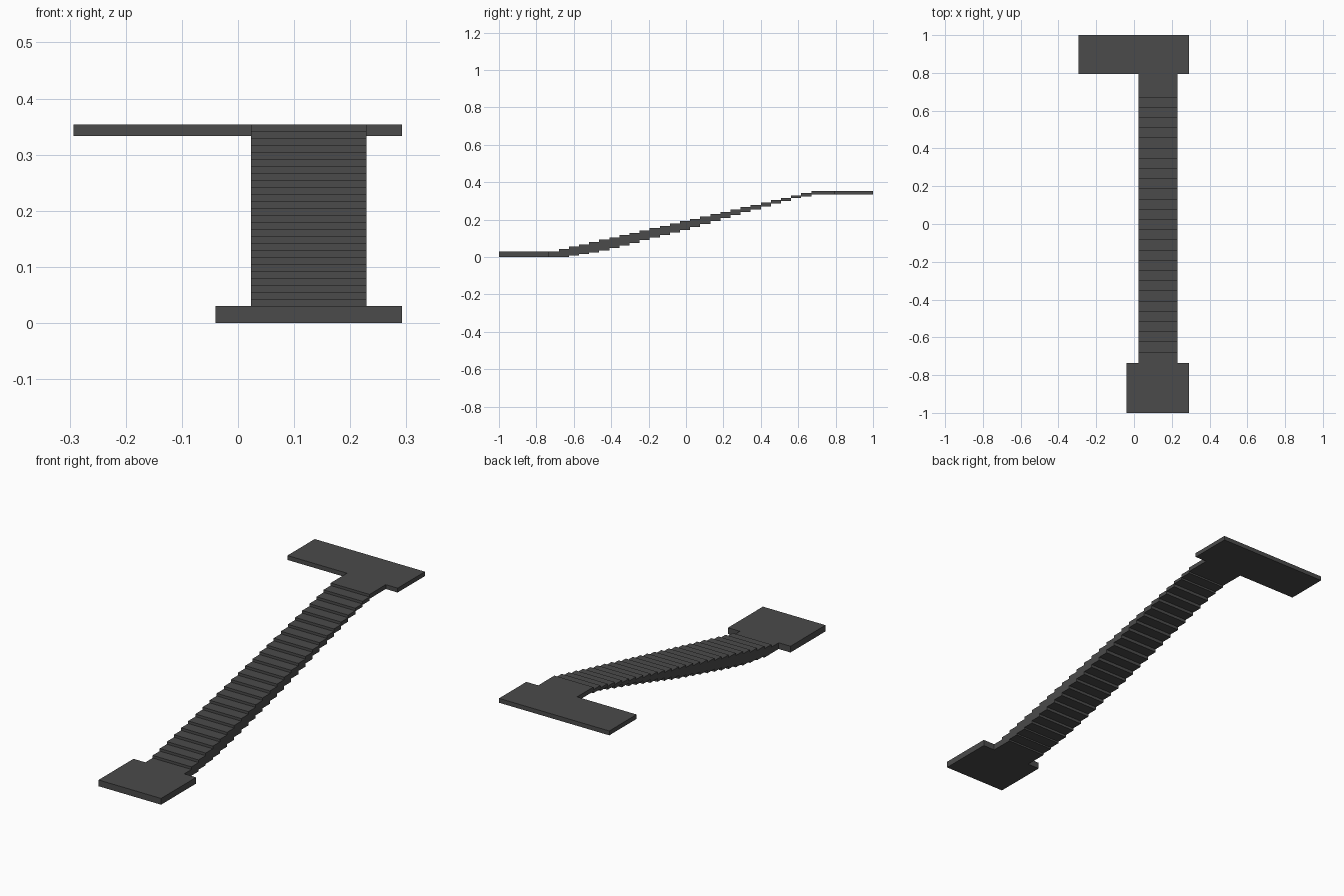
import bpy
import bmesh

cube = bpy.data.objects.get("Cube")
if cube:
    bpy.data.objects.remove(cube, do_unlink=True)

# One dark grey for everything
GREY = (0.07, 0.07, 0.07, 1.0)
mat = bpy.data.materials.new("dark grey")
mat.use_nodes = True
mat.diffuse_color = GREY
bsdf = mat.node_tree.nodes["Principled BSDF"]
bsdf.inputs["Base Color"].default_value = GREY
bsdf.inputs["Roughness"].default_value = 0.8


def extrude_profile(name, profile, x0, x1):
    """Extrude a closed (y, z) outline from x0 to x1."""
    bm = bmesh.new()
    face = bm.faces.new([bm.verts.new((x0, y, z)) for y, z in profile])
    ret = bmesh.ops.extrude_face_region(bm, geom=[face])
    moved = [v for v in ret["geom"] if isinstance(v, bmesh.types.BMVert)]
    bmesh.ops.translate(bm, verts=moved, vec=(x1 - x0, 0, 0))
    bmesh.ops.recalc_face_normals(bm, faces=bm.faces[:])
    mesh = bpy.data.meshes.new(name)
    bm.to_mesh(mesh)
    bm.free()
    mesh.materials.append(mat)
    obj = bpy.data.objects.new(name, mesh)
    bpy.context.collection.objects.link(obj)
    return obj


def slab(name, x0, x1, y0, y1, z0, z1):
    return extrude_profile(name, [(y0, z0), (y1, z0), (y1, z1), (y0, z1)], x0, x1)


LOW_TOP, HIGH_BOTTOM, HIGH_TOP = 0.03, 0.333, 0.354
LOW_EDGE, HIGH_EDGE = -0.735, 0.793
FIRST, LAST, STEPS = -0.68, 0.67, 25

# Landings at both ends
slab("lower_landing", -0.04, 0.292, -1.0, LOW_EDGE, 0.0, LOW_TOP)
slab("upper_landing", -0.293, 0.292, HIGH_EDGE, 1.0, HIGH_BOTTOM, HIGH_TOP)

# Underside height along the flight, thinning towards the top
UNDERSIDE = [(-0.66, 0.0), (-0.5, 0.022), (-0.4, 0.044), (0.0, 0.147),
             (0.3, 0.235), (0.6, 0.318), (0.7, 0.333)]


def underside(y):
    for (ya, za), (yb, zb) in zip(UNDERSIDE, UNDERSIDE[1:]):
        if y <= yb:
            return za + (zb - za) * max(0.0, (y - ya) / (yb - ya))
    return HIGH_BOTTOM


# Stair flight: stepped treads above, stepped soffit below
run = (LAST - FIRST) / STEPS
rise = (HIGH_TOP - LOW_TOP) / (STEPS + 1)
top = [(LOW_EDGE, LOW_TOP), (FIRST, LOW_TOP)]
bottom = [(LOW_EDGE, 0.0)]
for i in range(STEPS):
    y = FIRST + i * run
    z = LOW_TOP + (i + 1) * rise
    top += [(y, z), (y + run, z)]
    b = underside(y + run / 2)
    if i > 0:
        bottom += [(y, bottom[-1][1]), (y, b)]
bottom += [(LAST, bottom[-1][1]), (LAST, HIGH_BOTTOM), (HIGH_EDGE, HIGH_BOTTOM)]
top += [(LAST, HIGH_TOP), (HIGH_EDGE, HIGH_TOP)]
extrude_profile("stair_flight", bottom + top[::-1], 0.023, 0.229)
